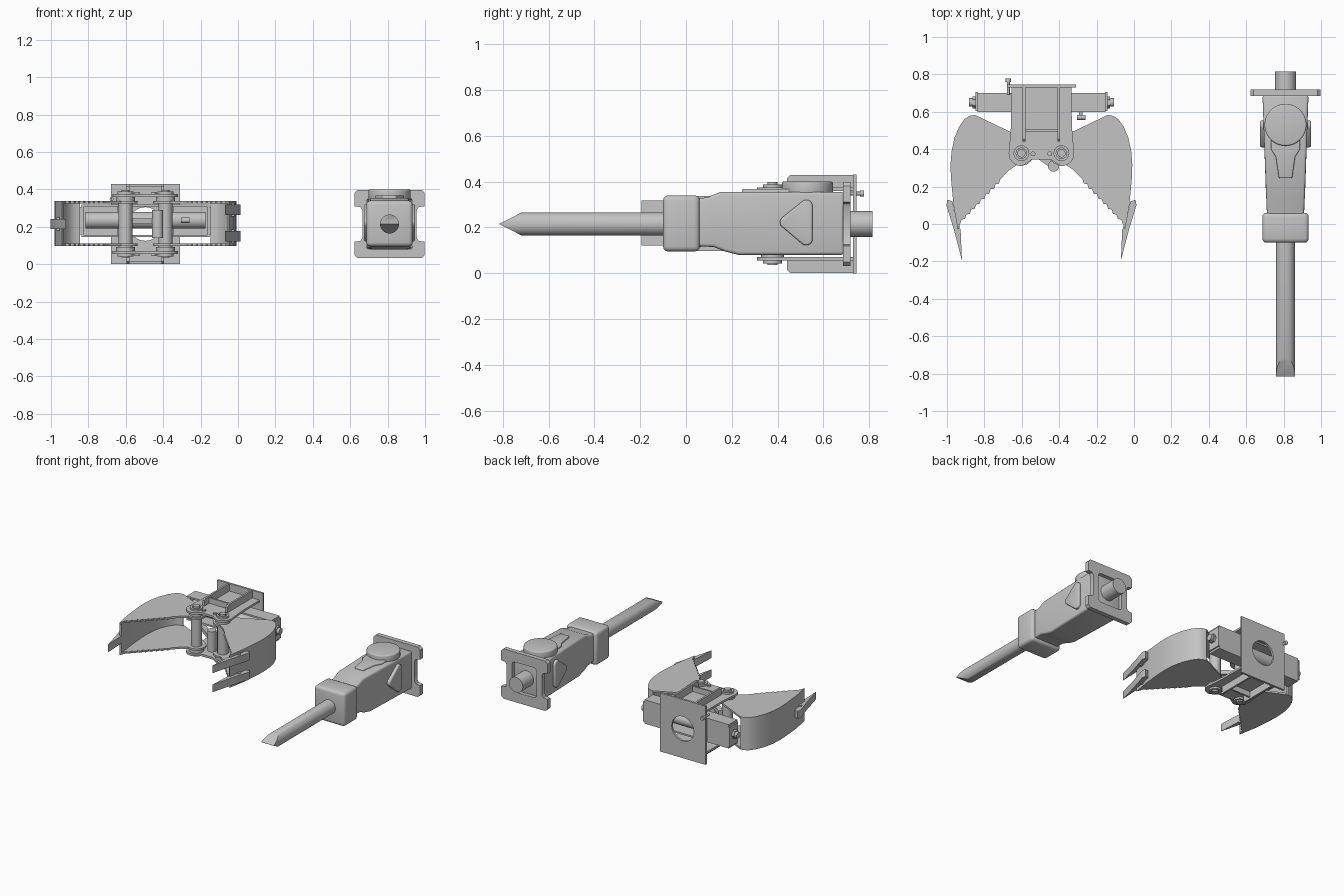
import bpy, bmesh, math
from mathutils import Vector

old = bpy.data.objects.get("Cube")
if old:
    bpy.data.objects.remove(old, do_unlink=True)

steel = bpy.data.materials.new("plain_grey")
steel.use_nodes = True
GREY = (0.55, 0.55, 0.55, 1)
steel.diffuse_color = GREY
steel.node_tree.nodes["Principled BSDF"].inputs["Base Color"].default_value = GREY

GX, HX, CZ = -0.495, 0.81, 0.215   # grab centre, hammer centre, mid height
PLACE = {"x": lambda u, v, w: (w, u, v),
         "y": lambda u, v, w: (u, w, v),
         "z": lambda u, v, w: (u, v, w)}


def finish(name, bm, bevel=0, segs=3):
    """Bevel the sharp edges, shade and link the mesh."""
    bmesh.ops.recalc_face_normals(bm, faces=bm.faces[:])
    if bevel:
        sharp = [e for e in bm.edges if e.is_manifold and e.calc_face_angle(0) > 0.6]
        bmesh.ops.bevel(bm, geom=sharp, offset=bevel, segments=segs,
                        affect="EDGES", profile=0.5, clamp_overlap=True)
    me = bpy.data.meshes.new(name)
    bm.to_mesh(me)
    bm.free()
    me.materials.append(steel)
    ob = bpy.data.objects.new(name, me)
    bpy.context.collection.objects.link(ob)
    bpy.ops.object.select_all(action="DESELECT")
    ob.select_set(True)
    bpy.context.view_layer.objects.active = ob
    bpy.ops.object.shade_smooth_by_angle(angle=math.radians(35))
    return ob


def prism(name, pts, axis, lo, hi, bevel=0, hole=None, shape=None):
    """Extrude an outline along an axis, with an optional hole."""
    bm = bmesh.new()
    rings = [[bm.verts.new(PLACE[axis](u, v, lo)) for u, v in loop]
             for loop in (pts, hole) if loop]
    if hole:
        edges = [bm.edges.new((r[i - 1], r[i])) for r in rings for i in range(len(r))]
        bmesh.ops.triangle_fill(bm, edges=edges, use_beauty=True)
    else:
        bm.faces.new(rings[0])
    ext = bmesh.ops.extrude_face_region(bm, geom=bm.faces[:])
    moved = [v for v in ext["geom"] if isinstance(v, bmesh.types.BMVert)]
    bmesh.ops.translate(bm, verts=moved, vec=PLACE[axis](0, 0, hi - lo))
    if shape:
        for v in bm.verts:
            shape(v.co)
    return finish(name, bm, bevel)


def circle(u, v, r, n=32, start=0.0, sweep=math.tau):
    return [(u + r * math.cos(start + sweep * i / n),
             v + r * math.sin(start + sweep * i / n)) for i in range(n)]


def rod(name, u, v, r, axis, lo, hi, n=32, bevel=0):
    return prism(name, circle(u, v, r, n), axis, lo, hi, bevel)


def box(name, x0, x1, y0, y1, z0, z1, bevel=0):
    return prism(name, [(x0, y0), (x1, y0), (x1, y1), (x0, y1)], "z", z0, z1, bevel)


# Grab: mounting plate with round port
w = 0.185
prism("mounting_plate", [(GX - w, 0), (GX + w, 0), (GX + w, 0.43), (GX - w, 0.43)],
      "y", 0.73, 0.745, hole=circle(GX, CZ, 0.09))

# Grab: bracket plates, with stiffening ribs outside them
right_end = circle(0.107, 0.378, 0.068, 12, 0.2, -2.0)
half = [(0.16, 0.73), (0.163, 0.52)] + right_end + [(0.05, 0.345)]
outline = [(GX + x, y) for x, y in half] + [(GX - x, y) for x, y in reversed(half)]
for tag, s in (("upper", 1), ("lower", -1)):
    zz = lambda d: CZ + s * d
    prism(tag + "_bracket_plate", outline, "z", zz(0.145), zz(0.16))
    rib = [(0.73, zz(0.16)), (0.73, zz(0.213)), (0.455, zz(0.213)),
           (0.44, zz(0.2)), (0.44, zz(0.16))]
    for side, t in (("left", 1), ("right", -1)):
        x = GX + t * 0.093
        prism(f"{tag}_{side}_rib", rib, "x", x - 0.007, x + 0.007)
        rod(f"{tag}_{side}_bolt", GX + t * 0.045, 0.375, 0.013, "z", zz(0.16), zz(0.17), 12)
    z0, z1 = sorted((zz(0.16), zz(0.2)))
    box(tag + "_cross_rib", GX - 0.09, GX + 0.09, 0.495, 0.508, z0, z1)

# Grab: cylinder housing, open at the front
for tag, z0 in (("top", 0.308), ("bottom", 0.145)):
    box(f"housing_{tag}", GX - 0.34, GX + 0.34, 0.60, 0.70, z0, z0 + 0.012)
rod("hydraulic_cylinder", 0.65, 0.235, 0.045, "x", GX - 0.32, GX + 0.32)

# Grab: jaws, mirrored left and right
PROFILE = [(0.355, 0.583), (0.385, 0.578), (0.412, 0.56), (0.44, 0.52), (0.465, 0.46),
           (0.48, 0.39), (0.486, 0.32), (0.484, 0.25), (0.47, 0.10), (0.447, -0.03)]
STEPS = 9
serrated = []
for i in range(STEPS):
    x, y = 0.435 - 0.026 * i, 0.0 + 0.027 * i
    serrated += [(x, y), (x - 0.008, y + 0.024)]
hub_arc = circle(0.107, 0.378, 0.066, 10, -1.2, -3.2)
cheek = PROFILE + serrated + [(0.17, 0.29)] + hub_arc + [(0.15, 0.485)]
focus = Vector((0.2, 0.25))
inner = [tuple(Vector(p) + (focus - Vector(p)).normalized() * 0.015) for p in PROFILE]
TOOTH = [(0.503, 0.13), (0.508, 0.10), (0.468, -0.03), (0.425, -0.195),
         (0.432, -0.03), (0.452, 0.0), (0.475, 0.12)]

for side, s in (("left", 1), ("right", -1)):
    put = lambda pts: [(GX + s * x, y) for x, y in pts]
    for tag, z0 in (("upper", 0.324), ("lower", 0.097)):
        prism(f"{side}_jaw_{tag}_cheek", put(cheek), "z", z0, z0 + 0.013)
    prism(f"{side}_jaw_wall", put(PROFILE + inner[::-1]), "z", 0.11, 0.324)
    # One middle tooth meshes between two outer teeth
    for i, z in enumerate((0.15, 0.29) if s > 0 else (CZ,)):
        prism(f"{side}_tooth_{i + 1}", put(TOOTH), "z", z - 0.028, z + 0.028)
        (px, py), = put([(0.465, 0.05)])
        rod(f"{side}_tooth_pin_{i + 1}", px, py, 0.014, "z", z - 0.036, z + 0.036, 12)

    # Hinge pins, bosses and collars
    hx = GX + s * 0.107
    rod(f"{side}_hinge_tube", hx, 0.378, 0.037, "z", 0.08, 0.35)
    rod(f"{side}_hinge_pin", hx, 0.378, 0.022, "z", 0.035, 0.398, 20)
    for tag, t in (("upper", 1), ("lower", -1)):
        rod(f"{side}_{tag}_boss", hx, 0.378, 0.05, "z", CZ + t * 0.122, CZ + t * 0.148)
        prism(f"{side}_{tag}_collar", circle(hx, 0.378, 0.042), "z",
              CZ + t * 0.16, CZ + t * 0.173, hole=circle(hx, 0.378, 0.028))

    # Housing end and back walls with end nuts
    a, b = sorted((GX + s * 0.328, GX + s * 0.342))
    box(f"{side}_housing_end", a, b, 0.60, 0.70, 0.145, 0.32)
    a, b = sorted((GX + s * 0.15, GX + s * 0.33))
    box(f"{side}_housing_back", a, b, 0.69, 0.70, 0.157, 0.308)
    a, b = sorted((GX + s * 0.34, GX + s * 0.352))
    box(f"{side}_end_plate", a, b, 0.605, 0.705, 0.16, 0.305)
    rod(f"{side}_end_nut", 0.65, 0.235, 0.032, "x", GX + s * 0.352, GX + s * 0.368, 6)
    rod(f"{side}_end_stud", 0.65, 0.235, 0.023, "x", GX + s * 0.36, GX + s * 0.387, 16)

# Grab: link that keeps the jaws in step, and hose fittings
rod("link_pin", GX + 0.065, 0.31, 0.03, "z", 0.14, 0.29, 20)
prism("link_bar", [(GX - 0.09, 0.40), (GX - 0.07, 0.43), (GX + 0.075, 0.325),
                   (GX + 0.055, 0.295)], "z", 0.215, 0.245)
rod("upper_fitting", GX - 0.177, 0.348, 0.008, "y", 0.69, 0.775, 12)
rod("upper_fitting_cap", GX - 0.177, 0.348, 0.014, "y", 0.76, 0.777, 12)
rod("lower_fitting", GX + 0.21, 0.235, 0.01, "y", 0.56, 0.61, 12)
rod("lower_fitting_elbow", 0.57, 0.235, 0.014, "x", GX + 0.19, GX + 0.235, 12)

# Hammer: chisel, its round bar cut to a wedge
bm = bmesh.new()
rings = [[bm.verts.new((HX + u, y, CZ + v)) for u, v in circle(0, 0, 0.051, 40)]
         for y in (-0.815, 0.0)]
for r in rings:
    bm.faces.new(r)
for i in range(40):
    bm.faces.new((rings[0][i - 1], rings[0][i], rings[1][i], rings[1][i - 1]))
for s in (1, -1):
    cut = bmesh.ops.bisect_plane(bm, geom=bm.verts[:] + bm.edges[:] + bm.faces[:],
                                 plane_co=(HX, -0.814, CZ + s * 0.001),
                                 plane_no=(0, -0.051, s * 0.1), clear_outer=True)
    bmesh.ops.holes_fill(bm, edges=[e for e in bm.edges if e.is_boundary])
finish("chisel", bm)

# Hammer: nose collar and tapered body
box("nose_collar", HX - 0.124, HX + 0.124, -0.10, 0.06, 0.095, 0.34, 0.022)


def taper(co):
    co.x = HX + (co.x - HX) * (0.8 + 0.2 * min(1, max(0, (co.y - 0.04) / 0.5)))


prism("hammer_body", [(0.03, 0.118), (0.12, 0.115), (0.17, 0.095), (0.23, 0.08),
                      (0.69, 0.08), (0.69, 0.355), (0.15, 0.355), (0.09, 0.33),
                      (0.03, 0.328)], "x", HX - 0.123, HX + 0.123, 0.014, shape=taper)
ridge = [(0.035, 0.245), (0.052, 0.36), (0.078, 0.40), (0.078, 0.50)]
prism("top_ridge", [(HX + x, y) for x, y in ridge] +
      [(HX - x, y) for x, y in reversed(ridge)], "z", 0.34, 0.368, 0.006)
rod("top_cap", HX, 0.53, 0.112, "z", 0.34, 0.40, 48, 0.008)

# Hammer: rounded triangular side bosses
corners = [(0.45, 0.222, 0.04, 2.2), (0.525, 0.295, 0.028, 0), (0.525, 0.15, 0.028, -1.57)]
tri = (circle(0.525, 0.293, 0.028, 8, 0, 2.3) + circle(0.438, 0.222, 0.028, 8, 2.3, 1.6)
       + circle(0.525, 0.15, 0.028, 8, -2.3, 2.3))
for side, s in (("left", 1), ("right", -1)):
    prism(f"{side}_side_boss", tri, "x", HX + s * 0.10, HX + s * 0.136, 0.008)

# Hammer: notched rear flange, recess and stub shaft
q = [(0.145, 0.0), (0.145, 0.075), (0.155, 0.09), (0.188, 0.095), (0.188, 0.165),
     (0.17, 0.183), (0.0, 0.183)]
quarter = [(x, z) for x, z in q]
top = quarter + [(-x, z) for x, z in reversed(quarter[:-1])]
flange = [(HX + x, CZ + z) for x, z in top] + [(HX - x, CZ - z) for x, z in top[1:-1]]
opening = [p for i, (a, b) in enumerate(((1, 1), (-1, 1), (-1, -1), (1, -1)))
           for p in circle(HX + a * 0.075, CZ + b * 0.085, 0.025, 6, i * math.pi / 2, math.pi / 2)]
prism("rear_flange", flange, "y", 0.685, 0.718, hole=opening)
rod("stub_shaft", HX, CZ, 0.056, "y", 0.66, 0.815)
